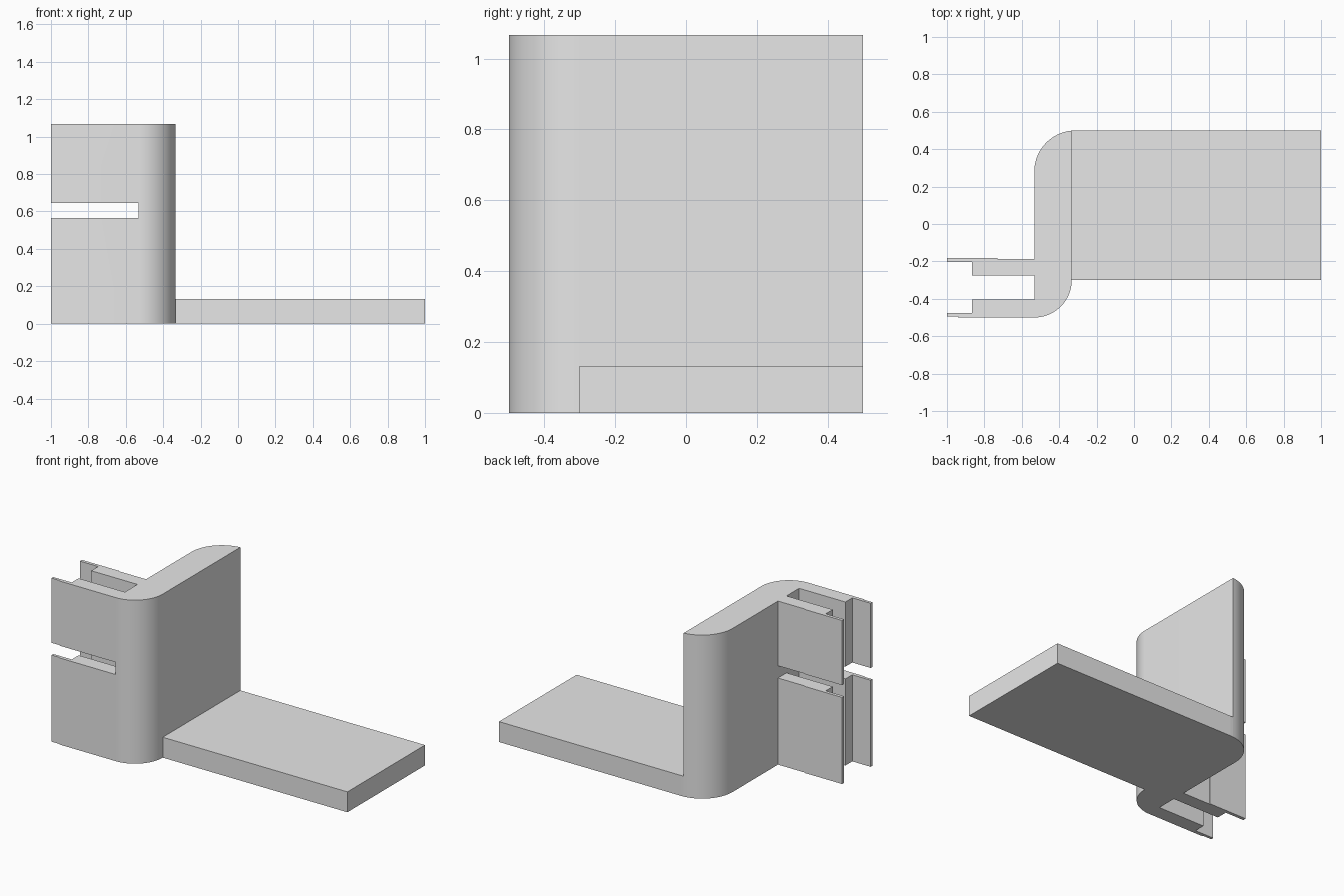
import bpy
import bmesh
from math import radians, sin, cos

cube = bpy.data.objects.get("Cube")
if cube:
    bpy.data.objects.remove(cube, do_unlink=True)

grey = bpy.data.materials.new("plain_grey")
grey.use_nodes = True
grey.diffuse_color = (0.8, 0.8, 0.8, 1)
grey.node_tree.nodes["Principled BSDF"].inputs["Base Color"].default_value = (0.8, 0.8, 0.8, 1)


def arc(cx, cy, r, start, end, steps=20):
    angles = [radians(start + (end - start) * i / steps) for i in range(steps + 1)]
    return [(cx + r * cos(a), cy + r * sin(a)) for a in angles]


def extrude(name, outline, z0, z1):
    """Extrude a plan outline from z0 up to z1."""
    bm = bmesh.new()
    face = bm.faces.new([bm.verts.new((x, y, z0)) for x, y in outline])
    new = bmesh.ops.extrude_face_region(bm, geom=[face])["geom"]
    verts = [v for v in new if isinstance(v, bmesh.types.BMVert)]
    bmesh.ops.translate(bm, verts=verts, vec=(0, 0, z1 - z0))
    bmesh.ops.recalc_face_normals(bm, faces=bm.faces)
    mesh = bpy.data.meshes.new(name)
    bm.to_mesh(mesh)
    bm.free()
    mesh.materials.append(grey)
    obj = bpy.data.objects.new(name, mesh)
    bpy.context.collection.objects.link(obj)
    return obj


WALL_L, WALL_R, TIP, STEP = -0.533, -0.333, -1.0, -0.867
HEIGHT, PLATE = 1.067, 0.133

# Upright wall with rounded corners and two stepped clip arms
front_corner = arc(WALL_L, -0.3, 0.2, -90, 0)
back_corner = arc(-0.313, 0.28, 0.22, 95.2, 180)
back_arm = [(WALL_L, -0.187), (-0.73, -0.187), (-0.73, -0.182), (TIP, -0.182),
            (TIP, -0.203), (STEP, -0.203), (STEP, -0.275), (WALL_L, -0.275)]
front_arm = [(WALL_L, -0.405), (STEP, -0.405), (STEP, -0.476), (TIP, -0.476),
             (TIP, -0.494), (-0.94, -0.494), (-0.94, -0.5)]
wall = extrude("wall_with_clip_arms", front_corner + back_corner + back_arm + front_arm, 0, HEIGHT)

# Horizontal slot through both arms
slot = extrude("slot_cutter", [(-1.1, -0.6), (WALL_L, -0.6), (WALL_L, -0.1), (-1.1, -0.1)], 0.565, 0.645)
slot.hide_render = True
slot.hide_viewport = True
cut = wall.modifiers.new("slot", "BOOLEAN")
cut.operation = "DIFFERENCE"
cut.solver = "EXACT"
cut.object = slot

# Flat base plate
plate = extrude("base_plate", [(WALL_R, -0.3), (1, -0.3), (1, 0.5), (-0.313, 0.5), (WALL_R, 0.499)], 0, PLATE)

# Smooth the rounded corners, keep edges sharp
bpy.ops.object.select_all(action="DESELECT")
wall.select_set(True)
bpy.context.view_layer.objects.active = wall
bpy.ops.object.shade_smooth_by_angle(angle=radians(30))
